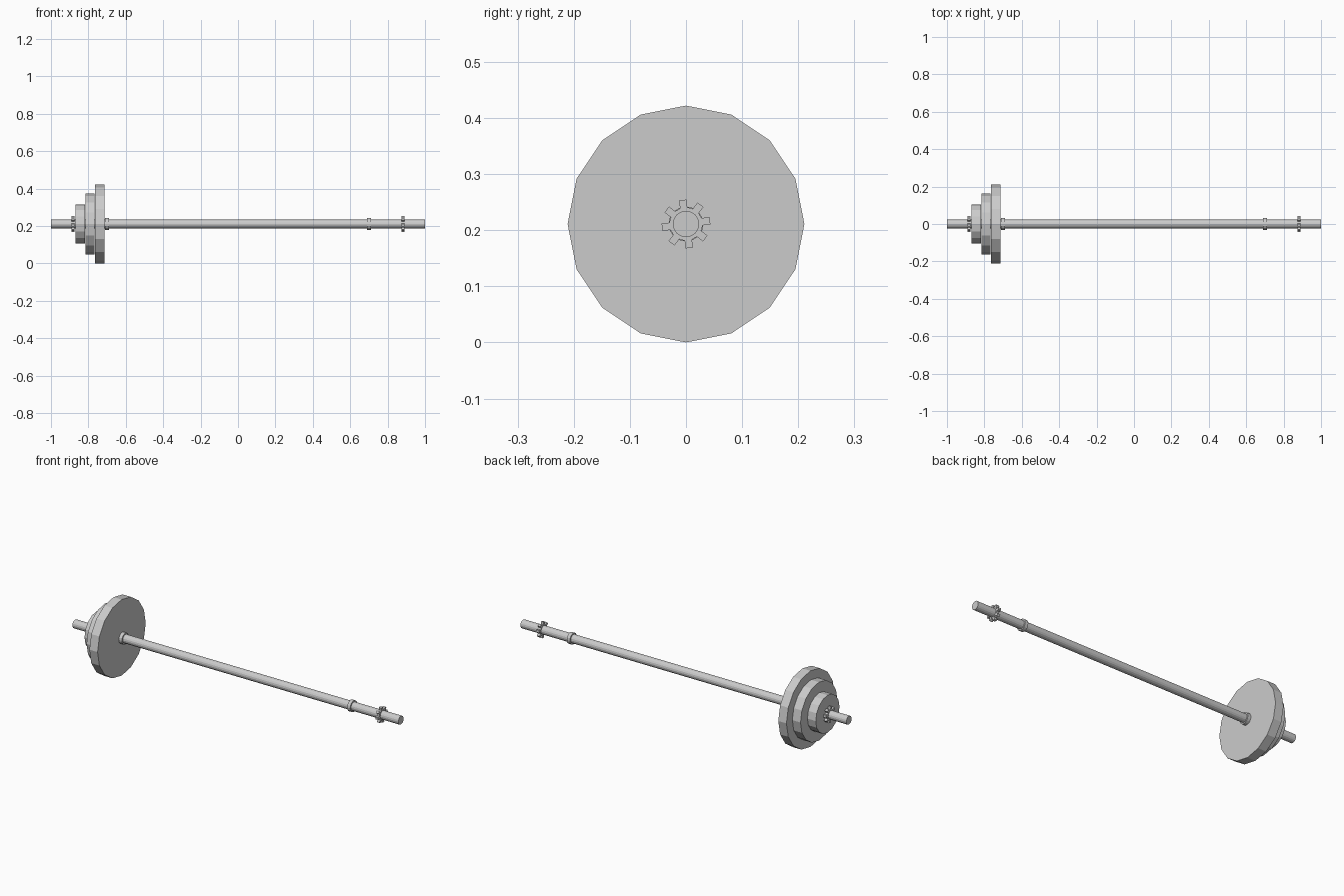
import bpy, bmesh
from math import sin, cos, pi, radians

if "Cube" in bpy.data.objects:
    bpy.data.objects.remove(bpy.data.objects["Cube"])

AXIS_Z = 0.211  # height of the bar's centre line


def extrude_x(name, profile, x0, x1):
    """Prism along x from a (y, z) outline around the bar axis."""
    bm = bmesh.new()
    a = [bm.verts.new((x0, y, z + AXIS_Z)) for y, z in profile]
    b = [bm.verts.new((x1, y, z + AXIS_Z)) for y, z in profile]
    n = len(profile)
    bm.faces.new(a)
    bm.faces.new(b[::-1])
    for i in range(n):
        j = (i + 1) % n
        bm.faces.new((a[i], b[i], b[j], a[j]))
    bmesh.ops.recalc_face_normals(bm, faces=bm.faces)
    mesh = bpy.data.meshes.new(name)
    bm.to_mesh(mesh)
    bm.free()
    ob = bpy.data.objects.new(name, mesh)
    bpy.context.collection.objects.link(ob)
    return ob


def circle(r, n=16):
    return [(r * cos(2 * pi * i / n), r * sin(2 * pi * i / n)) for i in range(n)]


def gear(root, tip, half_width, teeth=8, turn=radians(8)):
    """Star nut outline with parallel-sided teeth."""
    pts = []
    for k in range(teeth):
        t = turn + 2 * pi * k / teeth
        for r, w in ((root, -half_width), (tip, -half_width),
                     (tip, half_width), (root, half_width)):
            pts.append((r * cos(t) - w * sin(t), r * sin(t) + w * cos(t)))
    return pts


# Long bar
extrude_x("bar", circle(0.0235), -1, 1)

# Inner stop rings and outer star nuts on both ends
for side, s in (("left", -1), ("right", 1)):
    extrude_x(side + "_stop_ring", circle(0.031), s * 0.691, s * 0.710)
    extrude_x(side + "_star_nut", gear(0.029, 0.043, 0.0066), s * 0.873, s * 0.889)

# Weight plates, loaded on the left end only
for size, r, x0, x1 in (("large", 0.211, -0.764, -0.714),
                        ("medium", 0.162, -0.816, -0.766),
                        ("small", 0.104, -0.869, -0.818)):
    extrude_x(size + "_plate", circle(r), x0, x1)
